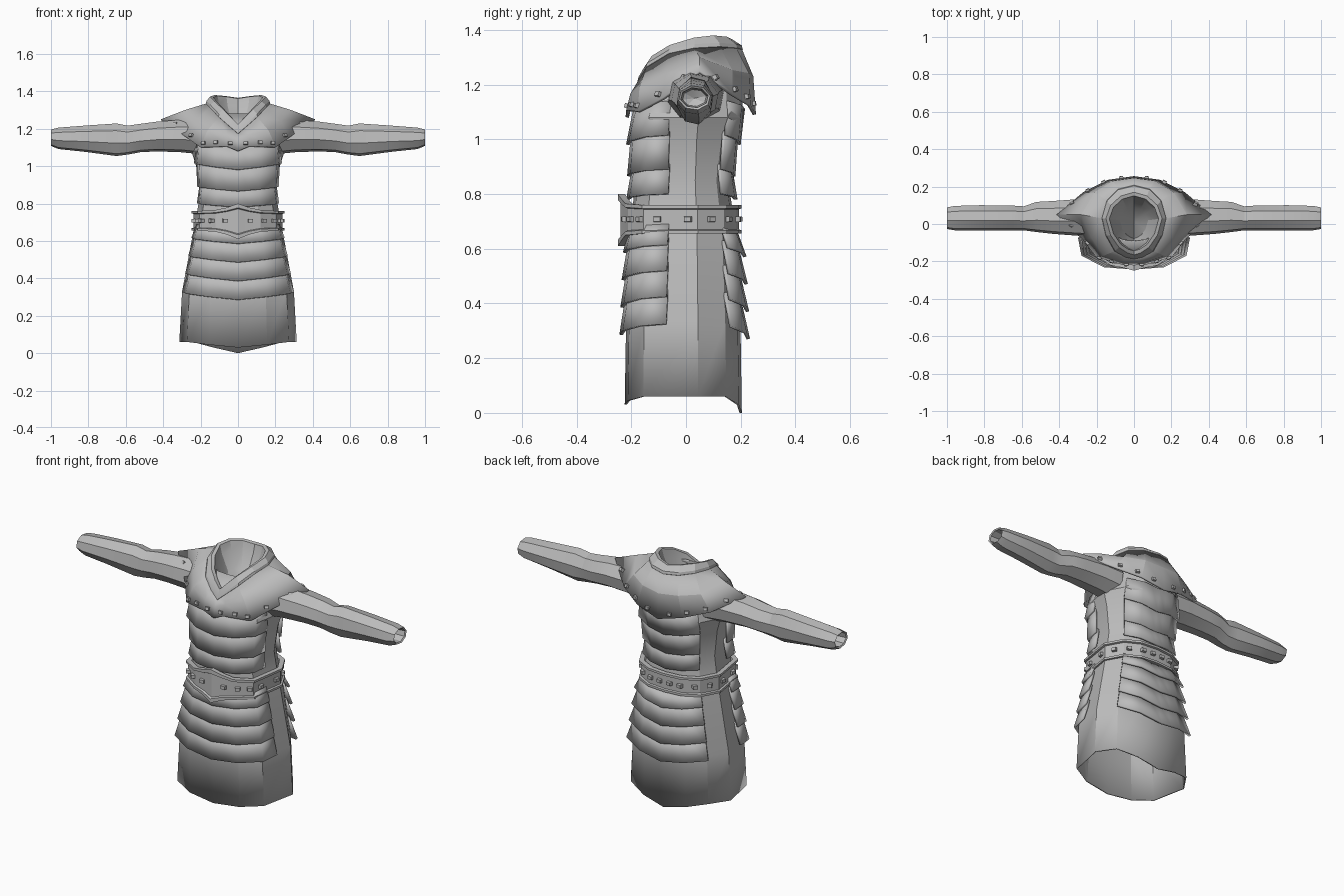
import bpy, bmesh, math
from mathutils import Vector, Matrix

if "Cube" in bpy.data.objects:
    bpy.data.objects.remove(bpy.data.objects["Cube"])

steel = bpy.data.materials.new("grey")
steel.diffuse_color = (0.5, 0.5, 0.5, 1)
steel.use_nodes = True
steel.node_tree.nodes["Principled BSDF"].inputs["Base Color"].default_value = steel.diffuse_color


def finish(name, bm, thickness=0.0):
    bmesh.ops.recalc_face_normals(bm, faces=bm.faces)
    mesh = bpy.data.meshes.new(name)
    bm.to_mesh(mesh)
    bm.free()
    mesh.materials.append(steel)
    ob = bpy.data.objects.new(name, mesh)
    bpy.context.collection.objects.link(ob)
    if thickness:
        mod = ob.modifiers.new("thickness", 'SOLIDIFY')
        mod.thickness = thickness
        mod.offset = 0
    return ob


def loft(name, rings, closed=True, thickness=0.0, cap_point=None):
    bm = bmesh.new()
    vs = [[bm.verts.new(p) for p in r] for r in rings]
    n = len(vs[0])
    for a, b in zip(vs, vs[1:]):
        for i in range(n if closed else n - 1):
            j = (i + 1) % n
            bm.faces.new((a[i], a[j], b[j], b[i]))
    if cap_point:
        c = bm.verts.new(cap_point)
        for i in range(n):
            bm.faces.new((vs[-1][i], vs[-1][(i + 1) % n], c))
    return finish(name, bm, thickness)


def mirrored(half):
    """Half ring from front centre to back centre -> closed ring."""
    return half + [(-x, y, z) for x, y, z in half[-2:0:-1]]


# Body cross-section, from front centre (t = 0) to back centre (t = 6)
SECTION = [(0, -1), (.5, -.95), (.87, -.7), (1, .22), (.78, .72), (.42, .95), (0, 1)]
# Height, half width, front depth, back depth
BODY = [(.06, .31, .22, .20), (.33, .295, .215, .195), (.65, .235, .20, .18),
        (.75, .215, .19, .165), (.85, .20, .185, .15), (1.0, .22, .19, .175),
        (1.08, .245, .19, .205), (1.2, .20, .155, .20), (1.28, .12, .09, .14)]


def body_size(z):
    for a, b in zip(BODY, BODY[1:]):
        if z <= b[0]:
            f = max(0, (z - a[0]) / (b[0] - a[0]))
            return [p + (q - p) * f for p, q in zip(a[1:], b[1:])]
    return list(BODY[-1][1:])


def section(t, size, z, out=0.0):
    """Point on the cross-section; negative t is the left side, t wraps at 12."""
    t = (t + 6) % 12 - 6
    side, t = (-1 if t < 0 else 1), abs(t)
    i = min(int(t), 5)
    (x0, y0), (x1, y1) = SECTION[i], SECTION[i + 1]
    x, y = x0 + (x1 - x0) * (t - i), y0 + (y1 - y0) * (t - i)
    w, f, b = (s + out for s in size)
    return (side * x * w, y * (f if y < 0 else b), z)


# Tunic body, open below, with pointed hem at front and back
rings = []
for k, (z, *size) in enumerate(BODY):
    ring = []
    for t in range(12):
        d = min(t, 12 - t)
        drop = {0: .03, 1: .015, 5: .03, 6: .06}.get(d, 0) if k == 0 else 0
        ring.append(section(t, size, z - drop))
    rings.append(ring)
loft("tunic_body", rings, thickness=0.008)


# Overlapping plates, front and back
def plate(name, ts, mid, top, side, centre, out):
    reach = max(abs(t - mid) for t in ts)
    up, low = [], []
    for t in ts:
        f = 1 - abs(t - mid) / reach
        zt = top - (side - centre) * f * .8
        zb = side + (centre - side) * f
        up.append(section(t, body_size(zt), zt, .006))
        low.append(section(t, body_size(zb), zb, out))
    loft(name, [up, low], closed=False, thickness=0.012)


front_ts = [-2.43, -2, -1, -.5, 0, .5, 1, 2, 2.43]
back_ts = [4, 5, 5.5, 6, 6.5, 7, 8]
chest = [(1.14, 1.015, .98), (1.03, .89, .865), (.91, .80, .78)]
skirt = [(.69, .615, .585), (.64, .52, .485), (.55, .425, .385), (.45, .325, .285)]
for i, row in enumerate(chest):
    plate(f"chest_plate_{i}", front_ts, 0, *row, .024)
    plate(f"back_plate_{i}", back_ts, 6, *row, .022)
for i, (t, s, c) in enumerate(skirt):
    plate(f"front_skirt_plate_{i}", front_ts, 0, t, s, c, .022)
    plate(f"rear_skirt_plate_{i}", back_ts, 6, t - .01, s - .01, c - .015, .032)


# Studs
def stud(name, pos, normal, sx=.026, sz=.02):
    n = Vector(normal).normalized()
    u = Vector((0, 0, 1)).cross(n).normalized()
    rot = Matrix((u, n.cross(u), n)).transposed().to_4x4()
    bm = bmesh.new()
    bmesh.ops.create_cube(bm, size=1, matrix=Matrix.Translation(pos) @ rot
                          @ Matrix.Diagonal((sx, sz, .022, 1)))
    top = max(bm.faces, key=lambda f: f.calc_center_median().dot(n))
    bmesh.ops.scale(bm, vec=(.8, .8, .8), verts=top.verts,
                    space=Matrix.Translation(-top.calc_center_median()))
    finish(name, bm)


# Belt with raised rims, pointed up and down at the front
BELT = (.242, .225, .197)
belt_ts = [0, .5, 1, 2, 3, 4, 5, 6, 7, 8, 9, 10, 11, 11.5]
profile = [(0, -.02), (0, .006), (.12, .006), (.15, -.004),
           (.85, -.004), (.88, .006), (1, .006), (1, -.02)]
rings = []
for f, out in profile:
    ring = []
    for t in belt_ts:
        d = min(t, 12 - t)
        peak = {0: 1, .5: .45, 1: .12}.get(d, 0)
        lo, hi = .655 - .045 * peak, .76 + .04 * peak
        x, y, z = section(t, BELT, lo + (hi - lo) * f, out)
        ring.append((x, y - .018 * peak, z))
    rings.append(ring)
loft("belt", rings)
for i, t in enumerate([.55, 1.2, 1.8, 2.25, 2.8, 3.5, 4.3, 5.1, 5.7]):
    for s in (1, -1):
        a = Vector(section(s * (t - .05), BELT, .708))
        b = Vector(section(s * (t + .05), BELT, .708))
        d = (b - a) * s
        n = Vector((-d.y * -s, -d.x, 0)) if s < 0 else Vector((d.y, -d.x, 0))
        p = (a + b) / 2
        if n.dot(p) < 0:
            n = -n
        if t < 1:
            p.y -= .006
        stud(f"belt_stud_{i}_{'r' if s > 0 else 'l'}", p, n, .03, .022)

# Shoulder mantle: neck ring, middle ring, lower edge
NECK = [(0, -.18, 1.17), (.045, -.17, 1.21), (.1, -.14, 1.26), (.145, -.06, 1.31),
        (.165, .03, 1.33), (.14, .12, 1.335), (.08, .18, 1.33), (0, .2, 1.325)]
MIDDLE = [(0, -.2, 1.14), (.06, -.198, 1.165), (.16, -.165, 1.19), (.225, -.07, 1.24),
          (.28, .05, 1.295), (.21, .165, 1.25), (.11, .225, 1.24), (0, .24, 1.23)]
EDGE = [(0, -.215, 1.08), (.06, -.213, 1.105), (.2, -.172, 1.10), (.27, -.08, 1.15),
        (.41, .05, 1.245), (.27, .165, 1.165), (.14, .23, 1.125), (0, .25, 1.09)]
loft("shoulder_mantle", [mirrored(NECK), mirrored(MIDDLE), mirrored(EDGE)], thickness=.012)

# Studs along the mantle edge
for i, t in enumerate([.7, 1.45, 1.95, 2.8, 3.6, 4.45, 5.1, 5.8, 6.5]):
    k = int(t)
    e0, e1 = Vector(EDGE[k]), Vector(EDGE[k + 1])
    m = Vector(MIDDLE[k]).lerp(Vector(MIDDLE[k + 1]), t - k)
    e = e0.lerp(e1, t - k)
    n = (e1 - e0).cross(m - e)
    p = e.lerp(m, min(.5, .024 / (m - e).length))
    if n.dot(p - Vector((0, .02, 1.0))) < 0:
        n = -n
    p += n.normalized() * .006
    for s in (1, -1):
        stud(f"mantle_stud_{i}_{'r' if s > 0 else 'l'}",
             (p.x * s, p.y, p.z), (n.x * s, n.y, n.z))

# Collar with a rolled rim and a hollow neck
RIM = [(0, -.165, 1.225), (.035, -.155, 1.26), (.08, -.125, 1.305), (.125, -.06, 1.345),
       (.15, .03, 1.372), (.125, .1, 1.38), (.07, .15, 1.375), (0, .17, 1.365)]


def scaled(ring, k, dz):
    return [(x * k, .01 + (y - .01) * k, z + dz) for x, y, z in ring]


loft("collar", [mirrored(r) for r in (
    scaled(NECK, .96, -.01), scaled(NECK, 1.04, .004), scaled(NECK, 1.02, .018),
    RIM, scaled(RIM, .88, -.004), scaled(RIM, .8, -.05), scaled(RIM, .5, -.14))],
    cap_point=(0, .01, 1.14))

# Sleeves: x, back y, front y, bottom z, top z
SLEEVE = [(.19, .14, -.07, 1.06, 1.25), (.30, .135, -.065, 1.072, 1.25),
          (.43, .125, -.055, 1.077, 1.24), (.52, .12, -.045, 1.073, 1.228),
          (.59, .096, -.035, 1.06, 1.218), (.65, .1, -.035, 1.052, 1.23),
          (.82, .102, -.035, 1.075, 1.218), (.96, .098, -.035, 1.09, 1.207),
          (1.0, .09, -.028, 1.107, 1.197)]


def sleeve_ring(x, yb, yf, z0, z1, s):
    ring = []
    for k in range(8):
        a = math.radians(45 * k + 12)
        ring.append((s * x, (yb + yf) / 2 + (yb - yf) / 2 * math.cos(a),
                     (z0 + z1) / 2 + (z1 - z0) / 2 * math.sin(a)))
    return ring


for s, side in ((1, "right"), (-1, "left")):
    rings = [sleeve_ring(*r, s) for r in SLEEVE]
    rings.append(sleeve_ring(.995, .082, -.02, 1.115, 1.189, s))  # cuff lip
    rings.append(sleeve_ring(.93, .075, -.013, 1.12, 1.183, s))   # hollow cuff
    loft(f"{side}_sleeve", rings, cap_point=(s * .91, .03, 1.15))

# Soft shading across gentle bends only
for ob in bpy.data.objects:
    ob.select_set(True)
    bpy.context.view_layer.objects.active = ob
bpy.ops.object.shade_smooth_by_angle(angle=math.radians(20))
